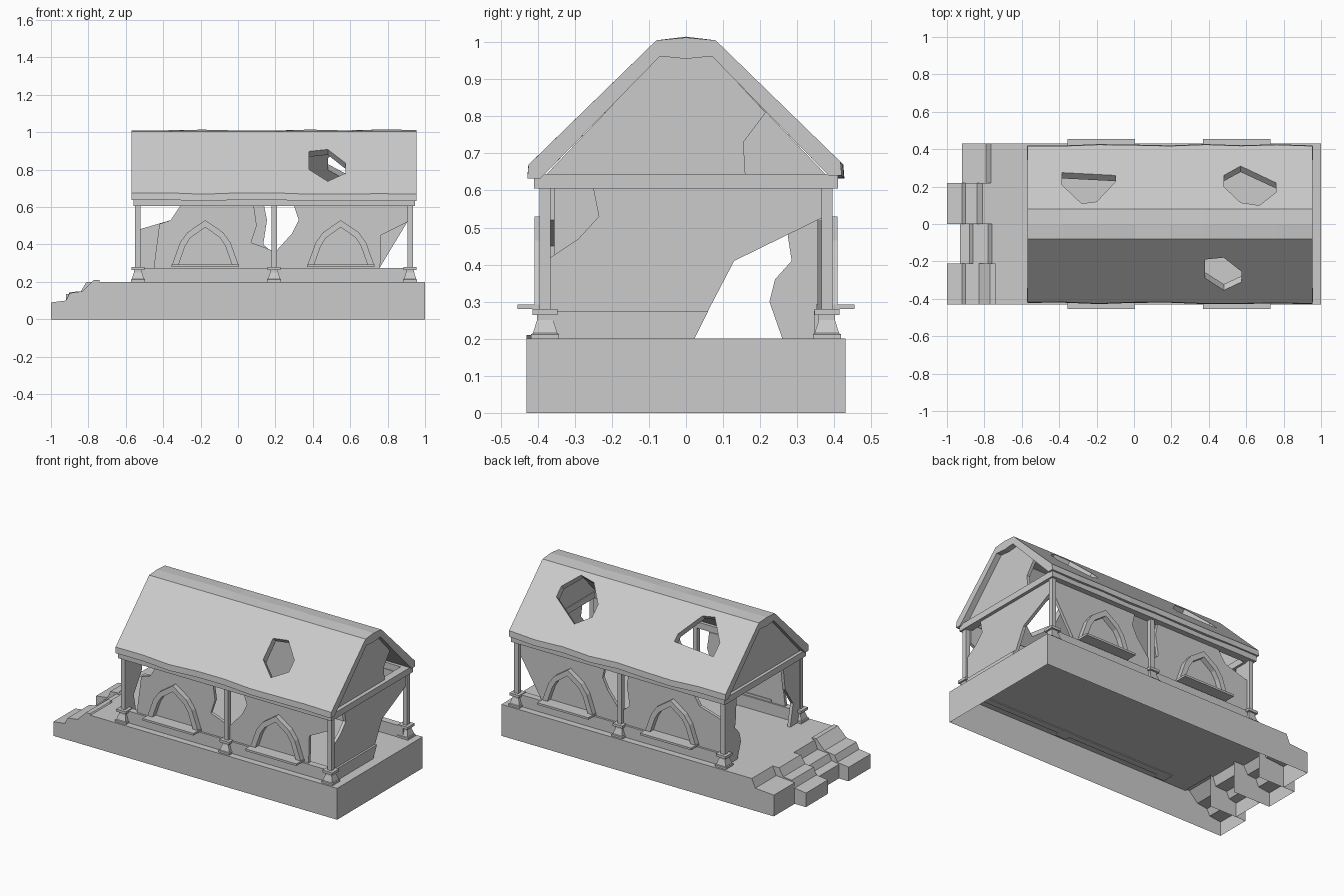
import bpy, bmesh, random
from mathutils import Vector

if "Cube" in bpy.data.objects:
    bpy.data.objects.remove(bpy.data.objects["Cube"])

random.seed(4)


def finish(name, bm, normals=True):
    if normals:
        bmesh.ops.recalc_face_normals(bm, faces=bm.faces[:])
    me = bpy.data.meshes.new(name)
    bm.to_mesh(me)
    bm.free()
    ob = bpy.data.objects.new(name, me)
    bpy.context.collection.objects.link(ob)
    return ob


def prism(name, pts, axis, a, b, open_at=None):
    """Extrude a 2D outline along an axis; open_at lists (axis index, value) planes whose faces are removed."""
    def place(p, t):
        return {'x': (t, p[0], p[1]), 'y': (p[0], t, p[1]), 'z': (p[0], p[1], t)}[axis]
    bm = bmesh.new()
    lo = [bm.verts.new(place(p, a)) for p in pts]
    hi = [bm.verts.new(place(p, b)) for p in pts]
    bm.faces.new(lo)
    bm.faces.new(hi)
    n = len(pts)
    for i in range(n):
        j = (i + 1) % n
        bm.faces.new((lo[i], lo[j], hi[j], hi[i]))
    bmesh.ops.recalc_face_normals(bm, faces=bm.faces[:])
    if open_at:
        dead = [f for f in bm.faces
                if any(all(abs(v.co[k] - val) < 1e-4 for v in f.verts) for k, val in open_at)]
        bmesh.ops.delete(bm, geom=dead, context='FACES')
    return finish(name, bm, normals=False)


def box(name, x0, x1, y0, y1, z0, z1, open_at=None):
    return prism(name, [(x0, z0), (x1, z0), (x1, z1), (x0, z1)], 'y', y0, y1, open_at)


# Hollow platform, open underneath
box("platform", -0.74, 1, -0.43, 0.43, 0, 0.2, [(2, 0), (0, -0.74)])

# Broken stair blocks: (y0, y1, [(x, top height), ...])
stairs = [
    (0.22, 0.43, [(-0.92, 0.0), (-0.92, 0.135), (-0.79, 0.145), (-0.765, 0.2)]),
    (0.0, 0.22, [(-1.0, 0.02), (-1.0, 0.09), (-0.92, 0.1), (-0.9, 0.145), (-0.84, 0.15), (-0.81, 0.2)]),
    (-0.21, 0.0, [(-0.93, 0.0), (-0.93, 0.09), (-0.88, 0.1), (-0.86, 0.14), (-0.78, 0.145), (-0.76, 0.2)]),
    (-0.43, -0.21, [(-1.0, 0.02), (-1.0, 0.09), (-0.92, 0.1), (-0.9, 0.14), (-0.83, 0.15), (-0.77, 0.21)]),
]
for y0, y1, prof in stairs:
    pts = prof + [(-0.74, prof[-1][1]), (-0.74, 0), (prof[0][0] + 0.001, 0)]
    if prof[0][1] == 0:
        pts.pop()
    prism("stair_block", pts, 'y', y0, y1, [(2, 0), (0, -0.74)])

# Broken long walls
right_front = [(0.76, 0.28), (0.765, 0.45), (0.905, 0.52), (0.905, 0.605)]
right_back = [(0.76, 0.28), (0.905, 0.52), (0.905, 0.605)]
notch_front = [(0.30, 0.605), (0.325, 0.53), (0.29, 0.46), (0.2, 0.36),
               (0.14, 0.385), (0.07, 0.41), (0.10, 0.5), (0.085, 0.605)]
notch_back = [(0.31, 0.605), (0.325, 0.53), (0.29, 0.46), (0.21, 0.36),
              (0.17, 0.37), (0.135, 0.4), (0.155, 0.53), (0.14, 0.605)]
left_front = [(-0.31, 0.605), (-0.36, 0.53), (-0.42, 0.51), (-0.45, 0.28)]
left_back = [(-0.31, 0.605), (-0.36, 0.53), (-0.53, 0.48)]
prism("front_wall", [(-0.45, 0.2), (0.76, 0.2)] + right_front + notch_front + left_front,
      'y', -0.375, -0.355)
prism("back_wall", [(-0.53, 0.2), (0.76, 0.2)] + right_back + notch_back + left_back,
      'y', 0.355, 0.375)

# Broken end walls
prism("right_wall", [(-0.365, 0.2), (0.02, 0.2), (0.13, 0.41), (0.365, 0.525), (0.365, 0.605),
                     (-0.25, 0.605), (-0.235, 0.53), (-0.29, 0.47), (-0.365, 0.42)], 'x', 0.905, 0.925)
prism("left_wall_back", [(0.26, 0.2), (0.365, 0.2), (0.365, 0.605), (0.27, 0.605), (0.275, 0.475),
                         (0.285, 0.41), (0.24, 0.36), (0.225, 0.3)], 'x', -0.545, -0.525)
prism("left_wall_front", [(-0.365, 0.2), (-0.27, 0.2), (-0.3, 0.34), (-0.22, 0.46),
                          (-0.2, 0.605), (-0.365, 0.605)], 'x', -0.545, -0.525)

# Low plinth course along the walls
for s in (-1, 1):
    y0, y1 = sorted((s * 0.345, s * 0.388))
    box("plinth_long", -0.53, 0.92, y0, y1, 0.195, 0.275)
prism("plinth_right", [(-0.37, 0.195), (0.02, 0.195), (0.06, 0.275), (-0.37, 0.275)], 'x', 0.895, 0.938)

# Pointed window surrounds with sills
outer = [(0.18, 0.285), (0.135, 0.41), (0.095, 0.465), (0, 0.53)]
inner = [(0.145, 0.285), (0.108, 0.39), (0.08, 0.435), (0, 0.492)]
ring = (outer + [(-x, z) for x, z in outer[-2::-1]]
        + [(-x, z) for x, z in inner] + inner[-2::-1])
for cx in (-0.175, 0.55):
    for s in (-1, 1):
        a, b = sorted((s * 0.36, s * 0.408))
        prism("window_surround", [(cx + x, z) for x, z in ring], 'y', a, b)
        a, b = sorted((s * 0.35, s * 0.455))
        box("window_sill", cx - 0.18, cx + 0.18, a, b, 0.28, 0.293)


# Posts standing on flared pedestals
def lathe_square(name, cx, cy, prof):
    bm = bmesh.new()
    rings = [[bm.verts.new((cx + sx * r, cy + sy * r, z))
              for sx, sy in ((-1, -1), (1, -1), (1, 1), (-1, 1))] for r, z in prof]
    bm.faces.new(rings[0])
    bm.faces.new(rings[-1])
    for lo, hi in zip(rings, rings[1:]):
        for i in range(4):
            j = (i + 1) % 4
            bm.faces.new((lo[i], lo[j], hi[j], hi[i]))
    return finish(name, bm)


for px in (-0.535, 0.193, 0.92):
    for py in (-0.38, 0.38):
        lathe_square("post", px, py, [
            (0.038, 0.195), (0.038, 0.212), (0.033, 0.215), (0.022, 0.25), (0.022, 0.264),
            (0.034, 0.264), (0.034, 0.28), (0.0145, 0.28), (0.0145, 0.61)])

# Beam frame under the roof
for s in (-1, 1):
    a, b = sorted((s * 0.36, s * 0.41))
    box("long_beam", -0.56, 0.945, a, b, 0.605, 0.645)
box("left_beam", -0.56, -0.51, -0.36, 0.36, 0.605, 0.645)
box("right_beam", 0.895, 0.945, -0.36, 0.36, 0.605, 0.645)

# Gable panels, the right one broken
prism("right_gable", [(-0.375, 0.645), (0.16, 0.645), (0.155, 0.73), (0.215, 0.81),
                      (0.07, 0.965), (-0.07, 0.965)], 'x', 0.9, 0.92)
prism("left_gable", [(-0.375, 0.645), (0.375, 0.645), (0.07, 0.965), (-0.07, 0.965)], 'x', -0.54, -0.52)

# Roof shell with worn eaves and ridge
half = [(0.08, 1.005), (0.422, 0.672), (0.425, 0.635), (0.39, 0.635), (0.07, 0.962)]
section = [(0, 1.01)] + half + [(0, 0.955)] + [(-y, z) for y, z in half[::-1]]
bm = bmesh.new()
rows = []
count = 9
for k in range(count):
    x = -0.57 + 1.525 * k / (count - 1)
    row = []
    jit = {s: random.uniform(-0.012, 0.008) for s in (-1, 1)}
    for y, z in section:
        s = 1 if y > 0 else -1
        if abs(y) > 0.38:
            y, z = y + s * jit[s] * 0.5, z - jit[s] * 0.5
        elif z > 1:
            z += random.uniform(-0.003, 0.006) if y == 0 else 0
        row.append(bm.verts.new((x, y, z)))
    rows.append(row)
n = len(section)
for r0, r1 in zip(rows, rows[1:]):
    for i in range(n):
        j = (i + 1) % n
        bm.faces.new((r0[i], r0[j], r1[j], r1[i]))
bm.faces.new(rows[0])
bm.faces.new(rows[-1])
roof = finish("roof", bm)

# Holes punched square to the roof slopes
holes = [
    [(0.38, -0.19), (0.48, -0.18), (0.575, -0.255), (0.575, -0.31), (0.48, -0.355), (0.38, -0.29)],
    [(-0.385, 0.275), (-0.1, 0.26), (-0.1, 0.225), (-0.2, 0.12), (-0.28, 0.11), (-0.385, 0.21)],
    [(0.48, 0.26), (0.57, 0.31), (0.76, 0.22), (0.76, 0.17), (0.67, 0.1), (0.57, 0.115), (0.48, 0.2)],
]
for pts in holes:
    s = 1 if pts[0][1] > 0 else -1
    normal = Vector((0, s, 1)).normalized() * 0.08
    bm = bmesh.new()
    base = [Vector((x, y, 1.083 - 0.972 * abs(y))) for x, y in pts]
    lo = [bm.verts.new(p - normal) for p in base]
    hi = [bm.verts.new(p + normal) for p in base]
    bm.faces.new(lo)
    bm.faces.new(hi)
    for i in range(len(pts)):
        j = (i + 1) % len(pts)
        bm.faces.new((lo[i], lo[j], hi[j], hi[i]))
    cutter = finish("roof_hole_cutter", bm)
    cutter.hide_render = True
    mod = roof.modifiers.new("hole", 'BOOLEAN')
    mod.operation, mod.solver, mod.object = 'DIFFERENCE', 'EXACT', cutter
    bpy.context.view_layer.objects.active = roof
    bpy.ops.object.modifier_apply(modifier=mod.name)
    bpy.data.objects.remove(cutter)
